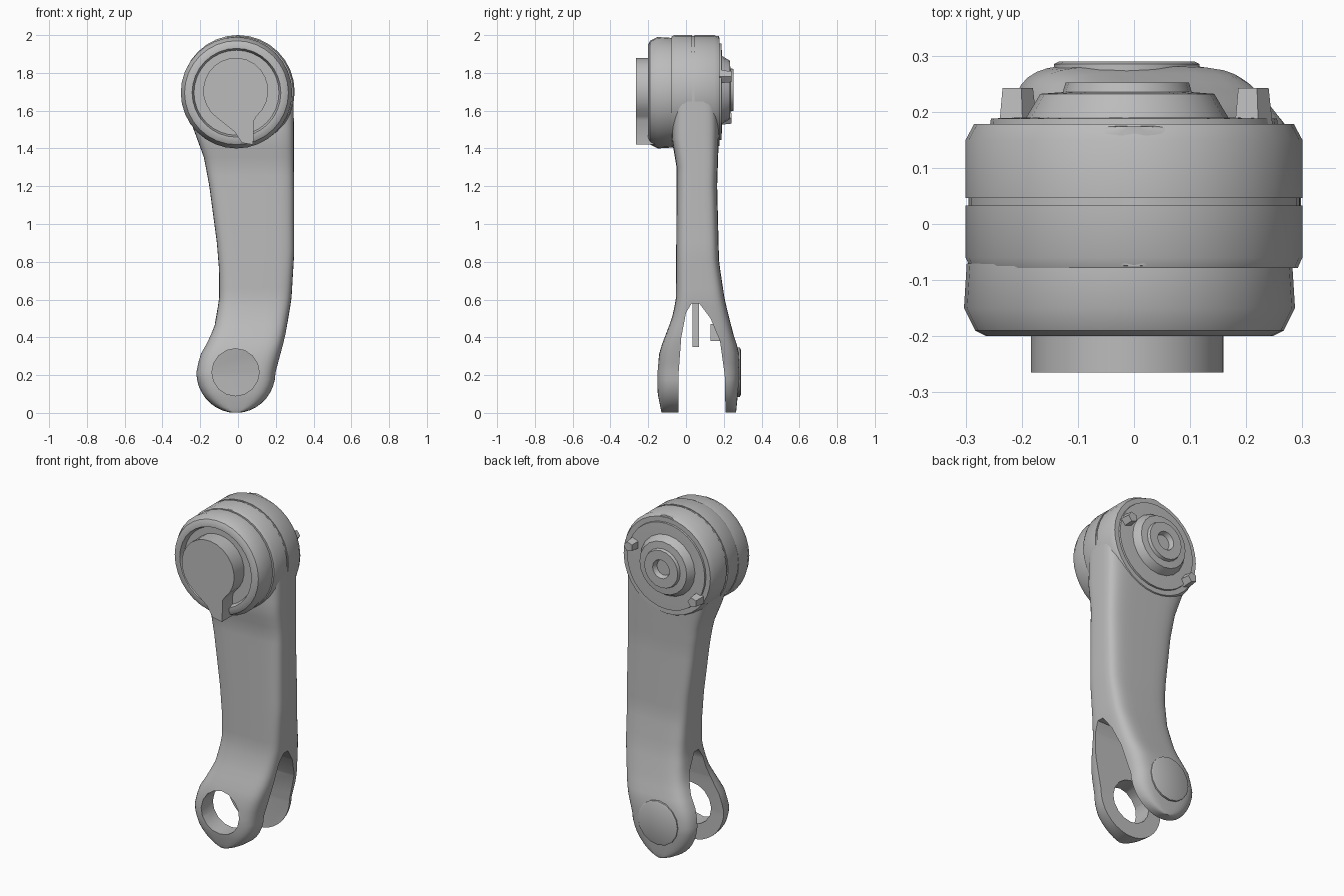
import bpy, bmesh
from math import sin, cos, pi, radians, sqrt, copysign
from mathutils import Vector

cube = bpy.data.objects.get("Cube")
if cube:
    bpy.data.objects.remove(cube, do_unlink=True)

grey = bpy.data.materials.new("plain grey")
grey.use_nodes = True
COLOUR = (0.5, 0.5, 0.5, 1)
grey.diffuse_color = COLOUR
grey.node_tree.nodes["Principled BSDF"].inputs["Base Color"].default_value = COLOUR


def finish(bm, name):
    bmesh.ops.recalc_face_normals(bm, faces=bm.faces)
    mesh = bpy.data.meshes.new(name)
    bm.to_mesh(mesh)
    bm.free()
    mesh.materials.append(grey)
    obj = bpy.data.objects.new(name, mesh)
    bpy.context.collection.objects.link(obj)
    return obj


def activate(obj):
    bpy.ops.object.select_all(action='DESELECT')
    obj.select_set(True)
    bpy.context.view_layer.objects.active = obj


def smooth(obj, angle=35):
    activate(obj)
    bpy.ops.object.shade_smooth_by_angle(angle=radians(angle))
    return obj


def loft(name, rings):
    bm = bmesh.new()
    rows = [[bm.verts.new(p) for p in ring] for ring in rings]
    for a, b in zip(rows, rows[1:]):
        for i in range(len(a)):
            j = (i + 1) % len(a)
            bm.faces.new((a[i], a[j], b[j], b[i]))
    bm.faces.new(rows[0])
    bm.faces.new(rows[-1])
    return finish(bm, name)


def lathe(name, x, z, profile, sides=32):
    # rings of (radius, y) turned around an axis along y
    return loft(name, [[(x + r * cos(2 * pi * i / sides), y, z + r * sin(2 * pi * i / sides))
                        for i in range(sides)] for r, y in profile])


def prism(name, points, move):
    return loft(name, [points, [Vector(p) + Vector(move) for p in points]])


def table(points, z):
    for (z0, v0), (z1, v1) in zip(points, points[1:]):
        if z <= z1:
            return v0 + (v1 - v0) * max(0, (z - z0) / (z1 - z0))
    return points[-1][1]


# Outline of the arm by height
LEFT = [(.215, -.222), (.3, -.205), (.38, -.16), (.46, -.125), (.6, -.1), (.75, -.1),
        (.9, -.112), (1.2, -.152), (1.35, -.18), (1.5, -.235), (1.6, -.275), (1.7, -.295)]
RIGHT = [(.215, .2), (.4, .25), (.6, .283), (.85, .298), (1.7, .295)]
FRONT = [(0, -.13), (.1, -.15), (.2, -.155), (.33, -.14), (.5, -.075), (.6, -.053),
         (1.3, -.05), (1.45, -.075), (2, -.075)]
BACK = [(0, .265), (.2, .285), (.33, .28), (.42, .25), (.6, .205), (.8, .175),
        (1.2, .165), (1.5, .175), (2, .175)]


def section(z, sides=40, power=5):
    x0, x1 = table(LEFT, z), table(RIGHT, z)
    if z < .215:
        k = sqrt(max(0, 1 - ((.215 - z) / .215) ** 2))
        x0, x1 = -.011 - .211 * k, -.011 + .211 * k
    elif z > 1.7:
        k = sqrt(max(0, 1 - ((z - 1.7) / .295) ** 2))
        x0, x1 = -.295 * k, .295 * k
    y0, y1 = table(FRONT, z), table(BACK, z)

    def bend(v):
        return copysign(abs(v) ** (2 / power), v)
    ring = []
    for i in range(sides):
        a = 2 * pi * (i + .5) / sides
        ring.append(((x0 + x1) / 2 + (x1 - x0) / 2 * bend(cos(a)),
                     (y0 + y1) / 2 + (y1 - y0) / 2 * bend(sin(a)), z))
    return ring


heights = [.215 - .214 * cos(pi / 2 * i / 9) for i in range(9)]
heights += [.215 + 1.485 * i / 30 for i in range(31)]
heights += [1.7 + .294 * sin(pi / 2 * i / 9) for i in range(1, 10)]
arm = loft("arm", [section(z) for z in heights])

# Cut the fork slot and the eye in the front prong
slot = [(-.04, -.05), (-.04, .2), (-.025, .4), (0, .53), (.03, .58), (.07, .58),
        (.13, .5), (.18, .38), (.205, .2), (.21, -.05)]
cutters = [prism("slot_cutter", [(-.5, y, z) for y, z in slot], (1, 0, 0)),
           lathe("eye_cutter", -.013, .215, [(.125, -.3), (.125, .08)], 16)]
activate(arm)
for cutter in cutters:
    cutter.hide_render = True
    mod = arm.modifiers.new("cut", 'BOOLEAN')
    mod.operation = 'DIFFERENCE'
    mod.solver = 'EXACT'
    mod.object = cutter
    bpy.ops.object.modifier_apply(modifier=mod.name)
for cutter in cutters:
    bpy.data.objects.remove(cutter, do_unlink=True)
smooth(arm)

# Closed pin cover on the back prong
smooth(lathe("pin_cover", -.013, .215, [(.13, .22), (.13, .285), (.12, .29)], 16))

# Shoulder housing: two bands with a groove between
smooth(lathe("housing_front_band", 0, 1.7, [(.292, -.078), (.3, -.06), (.3, .033)]))
smooth(lathe("housing_back_band", 0, 1.7, [(.3, .046), (.3, .15), (.285, .178)]))

# Front cap with a recessed face, and the keyed hub in it
smooth(lathe("front_cap", -.008, 1.695, [(.29, -.07), (.295, -.15), (.275, -.19), (.255, -.2),
                                         (.235, -.2), (.225, -.17), (.05, -.17)]))
hub = [(-.012 + .172 * cos(radians(a)), -.265, 1.705 + .175 * sin(radians(a)))
       for a in range(-50, 241, 15)]
hub += [(x, -.265, z) for x, z in ((-.02, 1.49), (.02, 1.43), (.08, 1.42), (.085, 1.55))]
smooth(prism("front_hub", hub, (0, .1, 0)))

# Back hub: stepped cone with a small socket
smooth(lathe("back_collar", 0, 1.7, [(.26, .15), (.255, .188), (.2, .19)]))
smooth(lathe("back_hub", -.012, 1.71, [(.185, .17), (.18, .19), (.155, .232), (.115, .235),
                                       (.11, .252), (.055, .252), (.045, .225)], 20))

# Small lugs beside the back hub
for name, x, z in (("left_lug", .21, 1.78), ("right_lug", -.21, 1.56)):
    lathe(name, x, z, [(.04, .15), (.03, .242)], 5)

# Ribs hanging inside the fork
for name, y, z, depth, drop in (("middle_rib", .035, .6, .035, .25), ("back_rib", .13, .47, .05, .09)):
    prism(name, [(-.03, y, z), (.03, y, z), (.03, y + depth, z), (-.03, y + depth, z)], (0, 0, -drop))
